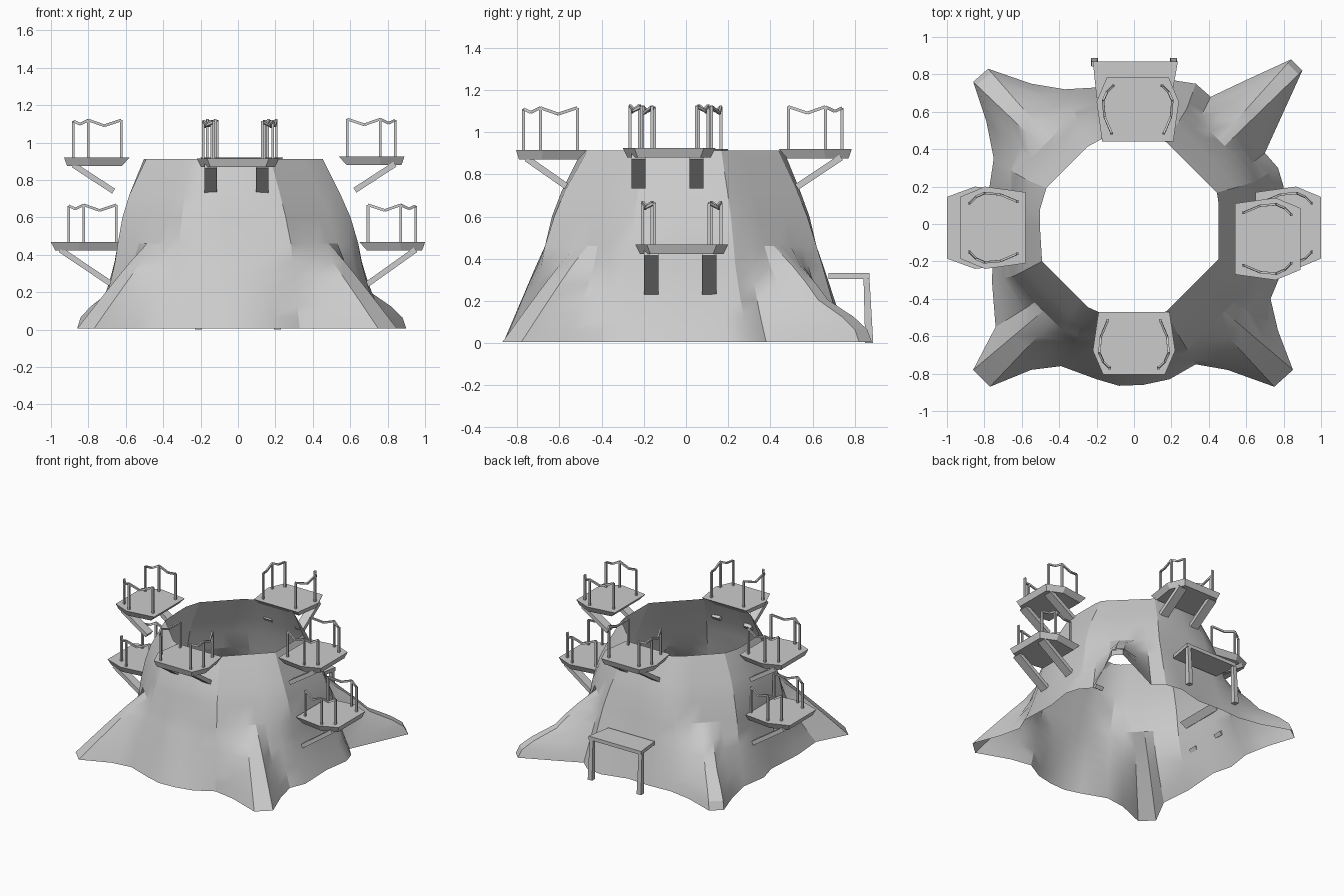
import bpy, bmesh, math
from mathutils import Vector, Matrix

cube = bpy.data.objects.get("Cube")
if cube:
    bpy.data.objects.remove(cube, do_unlink=True)

grey = bpy.data.materials.new("plain_grey")
grey.use_nodes = True
COLOUR = (0.6, 0.6, 0.6, 1)
grey.diffuse_color = COLOUR
grey.node_tree.nodes["Principled BSDF"].inputs["Base Color"].default_value = COLOUR


def finish(bm, name, smooth=False, recalc=True):
    if recalc:
        bmesh.ops.recalc_face_normals(bm, faces=bm.faces)
    mesh = bpy.data.meshes.new(name)
    bm.to_mesh(mesh)
    bm.free()
    mesh.materials.append(grey)
    obj = bpy.data.objects.new(name, mesh)
    bpy.context.collection.objects.link(obj)
    if smooth:
        bpy.ops.object.select_all(action='DESELECT')
        obj.select_set(True)
        bpy.context.view_layer.objects.active = obj
        bpy.ops.object.shade_smooth_by_angle(angle=math.radians(25))


def loft(bm, rings, caps=True):
    """Skin a list of closed rings of points."""
    rows = [[bm.verts.new(p) for p in ring] for ring in rings]
    n = len(rows[0])
    for low, high in zip(rows, rows[1:]):
        for i in range(n):
            j = (i + 1) % n
            bm.faces.new((low[i], low[j], high[j], high[i]))
    if caps:
        bm.faces.new(rows[0][::-1])
        bm.faces.new(rows[-1])


def bar(bm, a, b, width, depth, side=Vector((0, 1, 0))):
    """Rectangular bar from a to b, its width lying along side."""
    a, b = Vector(a), Vector(b)
    across = side * width / 2
    up = (b - a).cross(side).normalized() * depth / 2
    loft(bm, [[p + across + up, p - across + up, p - across - up, p + across - up]
              for p in (a, b)])


# Hollow stump: star-shaped foot blending into an octagonal rim
foot = [(.77, 0), (.8, .2), (.77, .3), (.7, .38), (.8, .6), (.9, .82), (.84, .88),
        (.6, .77), (.41, .68), (.33, .75), (.2, .77), (0, .72), (-.2, .73), (-.37, .72),
        (-.55, .75), (-.78, .83), (-.86, .76), (-.79, .55), (-.75, .35), (-.78, .15),
        (-.74, 0), (-.76, -.3), (-.74, -.55), (-.86, -.78), (-.77, -.87), (-.55, -.78),
        (-.39, -.76), (-.2, -.83), (-.08, -.865), (.05, -.86), (.19, -.83), (.33, -.75),
        (.5, -.78), (.75, -.87), (.85, -.78), (.77, -.57), (.73, -.4), (.78, -.28)]


def octagon(angle, flat, diagonal):
    c, s = abs(math.cos(angle)), abs(math.sin(angle))
    return min(flat / max(c, s), diagonal * math.sqrt(2) / (c + s))


WAIST = .46
WAIST_SHIFT = -.025
rings = []
# height, and how far the rear roots have spread at that height
for z, rear_spread in ((0, 1), (.06, .95), (.12, .8), (.2, .52), (.28, .38), (.36, .22)):
    t = 1 - z / WAIST
    ring = []
    for x, y in foot:
        angle = math.atan2(y, x)
        body = octagon(angle, .643, .655)
        bx, by = body * math.cos(angle), body * math.sin(angle) + WAIST_SHIFT
        if math.hypot(x, y) > 1.05:
            spread = rear_spread if y > 0 else t ** .95
        else:
            spread = t ** (1.4 if abs(x) > abs(y) else 1)
        ring.append((bx + (x - bx) * spread, by + (y - by) * spread, z + .005))
    rings.append(ring)
for z, flat, diagonal, dx, dy in ((WAIST, .643, .655, 0, WAIST_SHIFT),
                                  (.6, .61, .61, -.008, -.025),
                                  (.72, .565, .56, -.016, -.024),
                                  (.912, .478, .46, -.025, -.015)):
    ring = []
    for x, y in foot:
        angle = math.atan2(y, x)
        r = octagon(angle, flat, diagonal)
        ring.append((r * math.cos(angle) + dx, r * math.sin(angle) + dy, z))
    rings.append(ring)
bm = bmesh.new()
loft(bm, rings, caps=False)
finish(bm, "stump", smooth=True, recalc=False)


# Balconies: built facing +x from the inner edge, then turned into place
def balcony(name, turn, inner, length, centre, top, brace_foot):
    place = Matrix.Rotation(math.radians(turn), 4, 'Z') @ Matrix.Translation((inner, centre, top))

    def done(bm, part):
        bm.transform(place)
        finish(bm, name + part)

    # deck with undercut edge
    bm = bmesh.new()
    half = [(0, .19), (length * .62, .22), (length, .165)]
    outline = [(x, -y) for x, y in half] + half[::-1]
    under = [(.04 + x * .84, y * .9, -.045) for x, y in outline]
    loft(bm, [under, [(x, y, 0) for x, y in outline]])
    done(bm, "_deck")

    # slanted braces
    bm = bmesh.new()
    for y in (-.145, .13):
        bar(bm, (length - .05, y, -.04), (brace_foot[0], y, brace_foot[1]), .068, .03)
    done(bm, "_braces")

    # railings: three posts and a notched handrail on each side
    bm = bmesh.new()
    posts = [(.045, .14, .2), (.22, .185, .2), (.3, .13, .195)]
    rail = [posts[0], (.135, .178, .17), posts[1], (.265, .165, .178), posts[2]]
    for side in (-1, 1):
        for x, y, z in posts:
            bar(bm, (x, y * side, -.01), (x, y * side, z), .014, .014)
        path = [Vector((x, y * side, z)) for x, y, z in rail]
        for a, b in zip(path, path[1:]):
            bar(bm, a, b, .012, .014)
    done(bm, "_railings")


HIGH_FOOT, LOW_FOOT = (.085, -.18), (.04, -.225)
balcony("front_balcony", -90, .47, .335, 0, .915, HIGH_FOOT)
balcony("back_balcony", 90, .44, .345, -.02, .92, HIGH_FOOT)
balcony("upper_left_balcony", 0, .54, .35, -.08, .925, HIGH_FOOT)
balcony("upper_right_balcony", 180, .58, .35, .02, .92, HIGH_FOOT)
balcony("lower_left_balcony", 0, .65, .35, -.02, .467, LOW_FOOT)
balcony("lower_right_balcony", 180, .605, .395, .02, .467, (.07, -.225))

# Porch over the rear entrance
bm = bmesh.new()
loft(bm, [[(-.2, .675, z), (.2, .675, z), (.235, .87, z), (-.22, .87, z)] for z in (.305, .333)])
finish(bm, "porch_roof")
bm = bmesh.new()
for side in (-1, 1):
    loft(bm, [[(side * (.212 + dx * w), y + dy * w, z)
               for dx, dy in ((-1, -1), (1, -1), (1, 1), (-1, 1))]
              for y, z, w in ((.868, 0, .019), (.855, .31, .014))])
finish(bm, "porch_posts")
